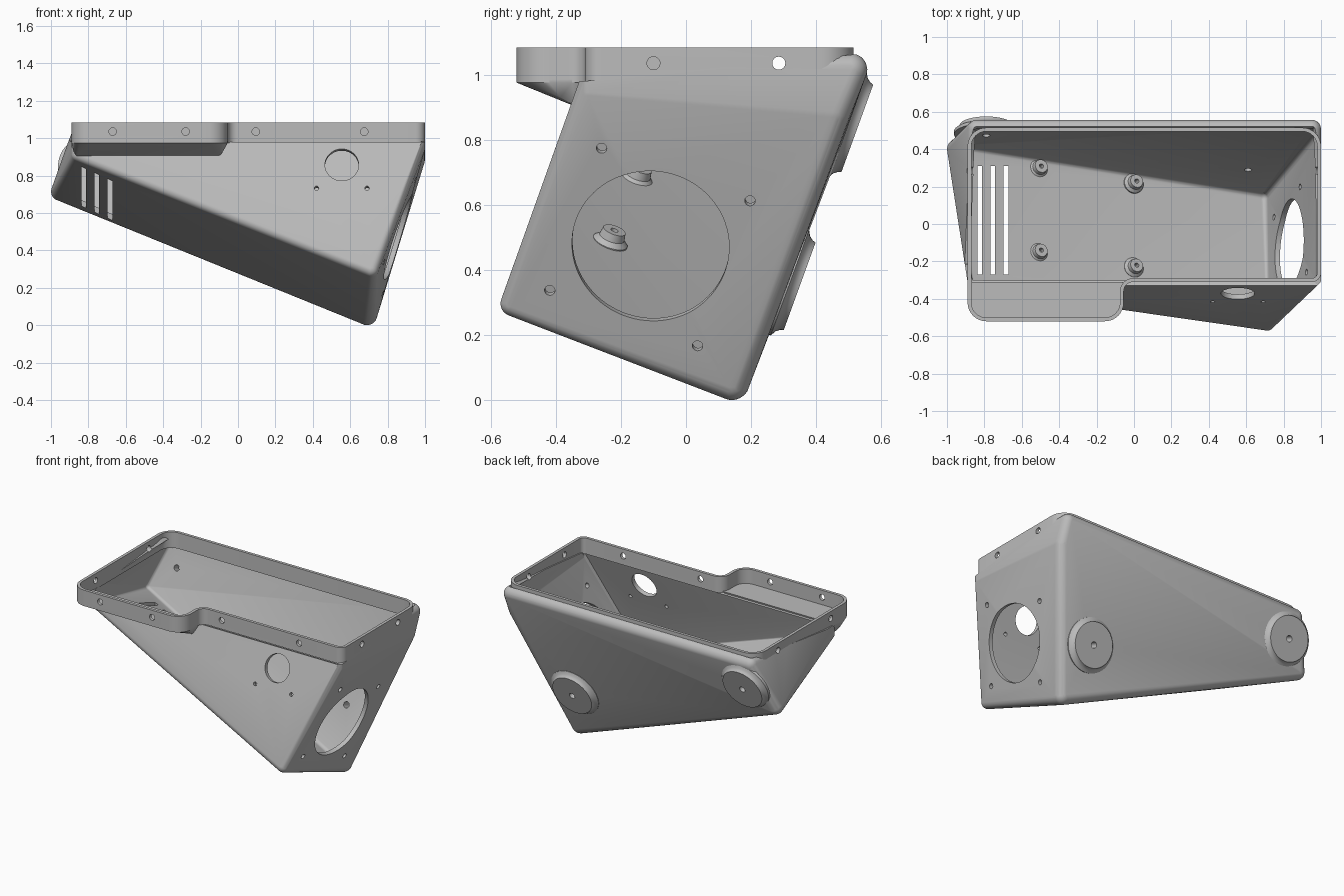
import bpy, bmesh, math
from mathutils import Vector, Matrix

if "Cube" in bpy.data.objects:
    bpy.data.objects.remove(bpy.data.objects["Cube"])

grey = bpy.data.materials.new("light_grey")
grey.use_nodes = True
grey.diffuse_color = (0.5, 0.5, 0.5, 1)
grey.node_tree.nodes["Principled BSDF"].inputs["Base Color"].default_value = (0.5, 0.5, 0.5, 1)

# Outward directions of the leaning walls
FRONT = Vector((0, -0.94, 0.342))
BACK = -FRONT
BOTTOM = Vector((-0.385, -0.313, -0.869))
RIGHT = Vector((0.948, -0.066, -0.313))
X, Y, Z = Vector((1, 0, 0)), Vector((0, 1, 0)), Vector((0, 0, 1))
WALL = 0.028


def place(axis, loc):
    return Matrix.Translation(loc) @ axis.to_track_quat('Z', 'Y').to_matrix().to_4x4()


def make(name, bm):
    mesh = bpy.data.meshes.new(name)
    bm.to_mesh(mesh)
    bm.free()
    mesh.materials.append(grey)
    ob = bpy.data.objects.new(name, mesh)
    bpy.context.collection.objects.link(ob)
    return ob


def finish(ob):
    bpy.ops.object.select_all(action='DESELECT')
    ob.select_set(True)
    bpy.context.view_layer.objects.active = ob
    for mod in list(ob.modifiers):
        bpy.ops.object.modifier_apply(modifier=mod.name)
    bpy.ops.object.shade_smooth_by_angle(angle=math.radians(30))


def shell_and_cut(ob, thickness, cutter):
    sol = ob.modifiers.new("wall", 'SOLIDIFY')
    sol.thickness = thickness
    sol.offset = -1
    cut = ob.modifiers.new("holes", 'BOOLEAN')
    cut.operation = 'DIFFERENCE'
    cut.solver = 'EXACT'
    cut.object = cutter
    finish(ob)


def hull(bm):
    res = bmesh.ops.convex_hull(bm, input=bm.verts[:])
    junk = [g for g in res["geom_interior"] + res["geom_unused"] if isinstance(g, bmesh.types.BMVert)]
    bmesh.ops.delete(bm, geom=list(set(junk)), context='VERTS')
    bmesh.ops.recalc_face_normals(bm, faces=bm.faces[:])


def lathe(name, profile, loc, axis, steps=40):
    bm = bmesh.new()
    rings = []
    for i in range(steps):
        a = 2 * math.pi * i / steps
        rings.append([bm.verts.new((r * math.cos(a), r * math.sin(a), h)) for r, h in profile])
    n = len(profile)
    for i in range(steps):
        p, q = rings[i], rings[(i + 1) % steps]
        for k in range(n):
            bm.faces.new((p[k], q[k], q[(k + 1) % n], p[(k + 1) % n]))
    bmesh.ops.recalc_face_normals(bm, faces=bm.faces[:])
    bm.transform(place(axis, loc))
    finish(make(name, bm))


def rounded(corners, steps=8):
    pts = []
    for i, (x, y, r) in enumerate(corners):
        p = Vector((x, y))
        to_prev = (Vector(corners[i - 1][:2]) - p).normalized()
        to_next = (Vector(corners[(i + 1) % len(corners)][:2]) - p).normalized()
        c = p + r * (to_prev + to_next)
        for k in range(steps + 1):
            a = math.pi / 2 * k / steps
            pts.append(c - r * (to_next * math.cos(a) + to_prev * math.sin(a)))
    return pts


# Cutter for every hole and slot
holes = bmesh.new()


def drill(loc, axis, r, depth=0.2, steps=32):
    bmesh.ops.create_cone(holes, cap_ends=True, segments=steps, radius1=r, radius2=r,
                          depth=depth, matrix=place(axis, loc))


for x in (0.095, 0.675):
    drill((x, -0.31, 1.035), Y, 0.02)
for x in (-0.67, -0.28):
    drill((x, -0.52, 1.035), Y, 0.02)
for x, ys in ((1.0, (-0.1, 0.285)), (-0.89, (-0.28, 0.285))):
    for y in ys:
        drill((x, y, 1.035), X, 0.02)

# Front wall: cable hole with two screw holes
drill((0.555, -0.365, 0.855), FRONT, 0.09, steps=64)
for x in (0.42, 0.69):
    drill((x, -0.41, 0.73), FRONT, 0.012)

# End plate: fan opening with four screw holes
drill((0.87, -0.11, 0.47), RIGHT, 0.242, steps=80)
for y, z in ((-0.26, 0.77), (0.195, 0.605), (-0.42, 0.33), (0.035, 0.165)):
    x = 0.87 + 0.07 * (y + 0.11) + 0.33 * (z - 0.47)
    drill((x, y, z), RIGHT, 0.016)

# Vent slots
for x in (-0.825, -0.755, -0.685):
    bmesh.ops.create_cube(holes, size=1, matrix=Matrix.Translation((x, 0.02, 0.7))
                          @ Matrix.Diagonal((0.026, 0.58, 0.4, 1)))

# Screw holes through the back mounts
MOUNTS = [Vector((0.61, 0.321, 0.36)), Vector((-0.79, 0.498, 0.845))]
for m in MOUNTS:
    drill(m, BACK, 0.02, 0.15)

cutter = make("hole_cutter", holes)
cutter.hide_render = True

# Body: hull around rounded corners, opened at the top
ROUND_CORNERS = [
    (0.712, -0.53, 0.297, 0.04), (0.69, 0.141, 0.055, 0.055),
    (-0.95, 0.40, 0.715, 0.05), (-0.855, -0.31, 0.91, 0.035),
    (0.945, 0.45, 0.885, 0.055), (0.965, -0.295, 0.945, 0.035),
    (0.95, 0.507, 1.015, 0.05), (-0.84, 0.507, 1.015, 0.05)]
bm = bmesh.new()
for x, y, z, r in ROUND_CORNERS:
    bmesh.ops.create_icosphere(bm, subdivisions=3, radius=r, matrix=Matrix.Translation((x, y, z)))
for x in (-0.89, 1.0):
    bm.verts.new((x, -0.31, 1.03))
hull(bm)
bmesh.ops.bisect_plane(bm, geom=bm.verts[:] + bm.edges[:] + bm.faces[:], dist=1e-5,
                       plane_co=(0, -0.31, 0.98), plane_no=(0, -0.08, 0.81), clear_outer=True)
bmesh.ops.dissolve_limit(bm, angle_limit=math.radians(0.5), verts=bm.verts[:], edges=bm.edges[:])
body = make("body_shell", bm)
shell_and_cut(body, WALL, cutter)

# Upright rim following the opening and the front tab
outline = rounded([(-0.89, -0.52, 0.1), (-0.055, -0.52, 0.1), (-0.055, -0.31, 0.05),
                   (1.0, -0.31, 0.05), (1.0, 0.515, 0.1), (-0.89, 0.515, 0.1)])
bm = bmesh.new()
low = [bm.verts.new((p.x, p.y, 0.975)) for p in outline]
high = [bm.verts.new((p.x, p.y, 1.083)) for p in outline]
for i in range(len(outline)):
    j = (i + 1) % len(outline)
    bm.faces.new((low[i], low[j], high[j], high[i]))
rim = make("rim", bm)
shell_and_cut(rim, 0.02, cutter)
bpy.data.objects.remove(cutter)

# Tab floor, thickening towards the front wall
bm = bmesh.new()
for p in outline:
    if p.y < -0.35 and p.x < -0.05:
        for z in (0.975, 0.985):
            bm.verts.new((p.x, p.y, z))
for x0, x1, y, z in ((-0.89, -0.06, -0.31, 0.985), (-0.88, -0.08, -0.385, 0.93),
                     (-0.86, -0.1, -0.335, 0.9)):
    bm.verts.new((x0, y, z))
    bm.verts.new((x1, y, z))
hull(bm)
finish(make("tab_floor", bm))

# Round mounting pads on the back wall
for name, m in zip(("right_back_mount", "left_back_mount"), MOUNTS):
    lathe(name, [(0.02, -0.02), (0.02, 0.03), (0.143, 0.03), (0.146, 0.02),
                 (0.155, 0.008), (0.172, -0.002), (0.172, -0.02)], m, BACK, 56)

# Screw standoffs on the sloping floor
for i, (x, y) in enumerate(((-0.52, 0.29), (-0.01, 0.21), (-0.52, -0.16), (-0.01, -0.24))):
    floor = Vector((x, y, 0.375 - 0.43 * x - 0.36 * y))
    lathe("standoff_%d" % (i + 1), [(0.012, 0.015), (0.012, 0.065), (0.036, 0.065),
                                    (0.04, 0.04), (0.055, 0.026), (0.055, 0.015)], floor, -BOTTOM, 28)
